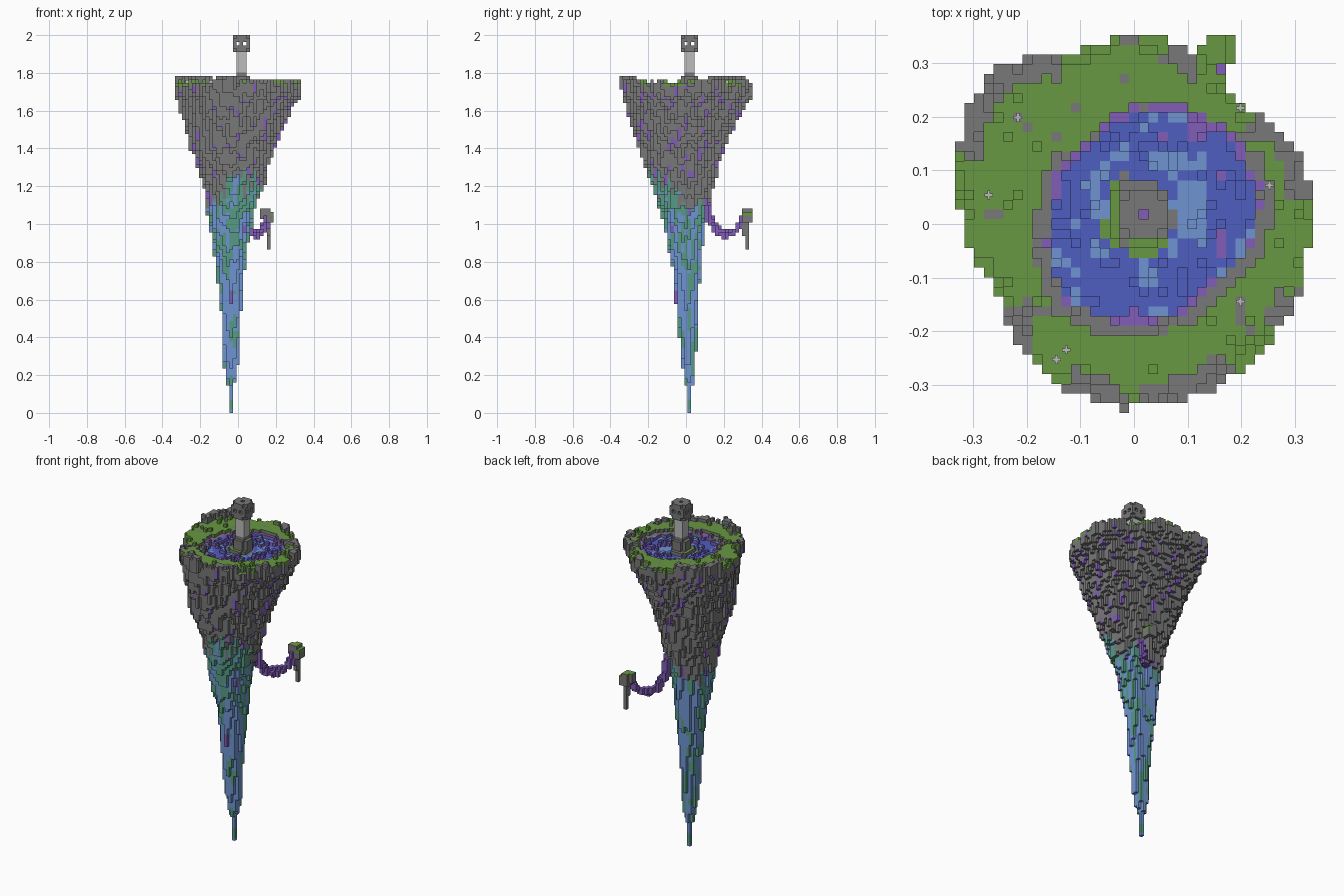
import bpy, bmesh, math, random
from mathutils import Vector, noise

random.seed(4)
if "Cube" in bpy.data.objects:
    bpy.data.objects.remove(bpy.data.objects["Cube"])

V = 2 / 111  # block size
GROUND = 96  # block layer of the meadow


# Materials
def material(name, rgb):
    linear = [((c / 255 + 0.055) / 1.055) ** 2.4 for c in rgb] + [1]
    m = bpy.data.materials.new(name)
    m.use_nodes = True
    m.diffuse_color = linear
    m.node_tree.nodes["Principled BSDF"].inputs["Base Color"].default_value = linear
    return m


MATS = [material(*a) for a in (
    ("rock grey", (120, 120, 120)), ("pale stone", (188, 188, 188)),
    ("grass green", (104, 152, 66)), ("deep blue", (79, 93, 192)),
    ("light blue", (112, 148, 210)), ("teal", (86, 154, 134)),
    ("purple", (130, 92, 184)))]
ROCK, PALE, GRASS, BLUE, SKY, TEAL, PURPLE = range(7)

cells = {}  # block position -> (part, top colour, side colour)


def block(i, j, k, part, top, side=None):
    cells[i, j, k] = (part, top, top if side is None else side)


def box(ri, rj, rk, part, top, side=None):
    for i in ri:
        for j in rj:
            for k in rk:
                block(i, j, k, part, top, side)


def lerp_table(table, t):
    for a, b in zip(table, table[1:]):
        if t <= b[0]:
            f = (t - a[0]) / (b[0] - a[0])
            return [p + (q - p) * f for p, q in zip(a[1:], b[1:])]
    return table[-1][1:]


# Outlines as evenly spaced radii, counter-clockwise from +x
RIM = [.325, .34, .295, .33, .35, .335, .39, .355,
       .32, .28, .305, .335, .34, .335, .335, .33]
POND = [.205, .215, .20, .165, .17, .205, .18, .17]


def outline(table, x, y):
    a = math.atan2(y, x) / math.tau * len(table) % len(table)
    n = int(a) % len(table)
    return table[n] + (table[(n + 1) % len(table)] - table[n]) * (a % 1)


# Height, radius, centre x, centre y of the hanging cone
CONE = [(0, .012, -.036, .018), (.13, .015, -.036, .018), (.25, .036, -.036, .014),
        (.5, .052, -.035, .006), (.75, .072, -.038, .008), (1, .108, -.04, -.012),
        (1.2, .155, -.022, -.015), (1.4, .215, -.03, -.028), (1.5, .25, -.015, -.02),
        (1.6, .285, -.012, -.008), (1.7, .322, 0, 0), (1.76, .333, 0, 0)]
SECTIONS = [lerp_table(CONE, (k + .5) * V) for k in range(GROUND + 1)]


def column_bottom(x, y, jitter):
    for k, (r, cx, cy) in enumerate(SECTIONS):
        dx, dy = x - cx, y - cy
        grow = min(1, r / .3) ** 2
        shape = 1 + (outline(RIM, dx, dy) / .328 - 1) * grow
        wobble = jitter * min(1, r / .2, (.345 - r) / .05)
        if math.hypot(dx, dy) < r * shape + wobble:
            return k
    return None


def cone_colour(p, limit):
    if p.z > limit:
        return ROCK
    n = noise.noise(Vector((p.x * 31, p.y * 31, p.z * 6)))
    bias = max(0, p.z - .92) * (2.2 if p.x > .01 or p.x < -.11 else .9)
    return TEAL if n + bias > .28 else SKY


# Rock outcrops along the rim: start angle, end angle, top layer
OUTCROPS = [(8, 42, 97), (68, 80, 97), (114, 158, 98), (214, 230, 96),
            (247, 268, 98), (271, 304, 97), (324, 336, 97)]


def surface(x, y, r):
    """Top layer, top colour and side colour of a column."""
    soft = noise.noise(Vector((x * 9, y * 9, 3)))
    fine = noise.noise(Vector((x * 22, y * 22, 7)))
    rim = outline(RIM, x, y)
    px, py = x - .02, y - .01
    shore = math.hypot(px, py) - outline(POND, px, py) - .008 * soft
    bump = random.random()
    islet = math.hypot(x - .01, y - .014) + .02 * fine
    if islet < .072:  # islet under the tower
        green = x < -.035 or (y < -.03 and x > -.01) or bump < .08
        return GROUND - 1 - (islet > .06), GRASS if green else ROCK, ROCK
    if shore < 0:
        east = abs(x - .11) < .03 and abs(y - .03) < .06
        top = SKY if fine > .24 or east else PURPLE if fine < -.4 else BLUE
        return GROUND - (2 if bump > .2 else 1), top, PURPLE
    if shore < (.016 if y > .14 else .034):
        violet = shore < (.016 if y > .06 else .008) and fine > -.25
        mat = PURPLE if violet else ROCK
        return GROUND - 1 + (bump < .15), mat, mat
    angle = math.degrees(math.atan2(y, x)) % 360
    for start, end, top in OUTCROPS:
        if start < angle < end and r > rim - .045 + .03 * fine:
            return top - (bump < .25), ROCK, ROCK
    if fine < -.5:
        return GROUND, ROCK, ROCK
    edge = r > rim - .02
    return GROUND + (bump < .05) - (edge and bump > .5), GRASS, GRASS if bump < .4 else ROCK


# Island: one vertical column of blocks per grid square
for i in range(-18, 19):
    for j in range(-19, 20):
        x, y = i * V, j * V
        r = math.hypot(x, y)
        low = column_bottom(x, y, random.uniform(-.014, .014))
        if low is None:
            continue
        high, top, side = surface(x, y, r)
        low = min(low, high - random.randint(1, 3))
        limit = 1.1 + .35 * x - .65 * y + .08 * noise.noise(Vector((x * 14, y * 14, 0)))
        limit += random.uniform(-.05, .05)
        tip = random.randint(1, 4) if random.random() < (.16 if x > .14 else .09) else 0
        fringe = random.randint(2, 7) if random.random() < .4 else 0
        for k in range(low, high):
            mat = cone_colour(Vector((x, y, k * V)), limit)
            if k < low + tip and k * V > .3:
                mat = PURPLE
            elif k < low + fringe and mat == SKY:
                mat = TEAL
            block(i, j, k, "island_cone", mat)
        part = {BLUE: "pond", SKY: "pond", GRASS: "meadow"}.get(top, "rim_rocks")
        block(i, j, high, part, top, side)

# Tower: pedestal, shaft and lantern head around block (1, 1)
box(range(-1, 4), range(0, 3), range(94, 99), "tower_pedestal", ROCK)
box(range(0, 3), range(-1, 4), range(94, 99), "tower_pedestal", ROCK)
box(range(0, 3), range(0, 3), range(99, 100), "tower_pedestal", ROCK)
box(range(0, 3), range(0, 3), range(100, 106), "tower_shaft", PALE)
for a in range(-2, 3):
    for b in range(-2, 3):
        for c in range(-2, 3):
            corner = abs(a) == abs(b) == abs(c) == 2
            window = c == 0 and (abs(a) == 1 or abs(b) == 1)
            skylight = a == b == 0 and c == 2
            if not (corner or window or skylight):
                core = a == b == 0 and c > -2
                block(1 + a, 1 + b, 108 + c, "lantern_head", PURPLE if core else ROCK)

# Vine bridging from the cone to the small floating rock
VINE = [(0, .03, .11, 1.13), (1, .04, .135, 1.02), (2, .06, .18, .95),
        (3, .09, .225, .935), (4, .125, .27, .96), (5, .15, .31, 1.03)]
for s in range(61):
    px, py, pz = lerp_table(VINE, s / 12)
    i, j, k = round(px / V), round(py / V), int(pz / V)
    for c in ((i, j, k), (i + 1, j, k), (i, j, k + 1), (i, j - 1, k)):
        if c not in cells:
            block(*c, "vine", PURPLE)

# Small floating rock with a grass cap and a hanging root
box(range(8, 11), range(17, 20), range(56, 59), "floating_rock", ROCK)
box(range(7, 8), range(17, 19), range(57, 59), "floating_rock", ROCK)
box(range(10, 11), range(17, 20), range(58, 59), "floating_rock_grass", GRASS)
box(range(8, 10), range(17, 20), range(59, 60), "floating_rock_grass", GRASS, ROCK)
box(range(7, 8), range(17, 19), range(59, 60), "floating_rock_grass", GRASS, ROCK)
box(range(9, 10), range(18, 19), range(48, 56), "hanging_root", ROCK)
box(range(9, 10), range(17, 19), range(52, 56), "hanging_root", ROCK)

# Turn the blocks into meshes, keeping only the outer faces
DIRS = [Vector(d) for d in ((1, 0, 0), (-1, 0, 0), (0, 1, 0), (0, -1, 0), (0, 0, 1), (0, 0, -1))]


def build(part):
    bm = bmesh.new()
    verts = {}

    def vert(co):
        key = tuple(round(c * 2) for c in co)
        if key not in verts:
            verts[key] = bm.verts.new(co * V)
        return verts[key]

    for pos, (name, top, side) in cells.items():
        if name != part:
            continue
        centre = Vector(pos) + Vector((0, 0, .5))
        for d in DIRS:
            if tuple(int(p + q) for p, q in zip(pos, d)) in cells:
                continue
            u = Vector((d.y, d.z, d.x))
            w = d.cross(u)
            ring = [centre + (d + u * a + w * b) / 2
                    for a, b in ((-1, -1), (1, -1), (1, 1), (-1, 1))]
            face = bm.faces.new([vert(c) for c in ring])
            face.material_index = top if d.z > 0 else side
    finish(bm, part)


def finish(bm, name):
    mesh = bpy.data.meshes.new(name)
    bm.to_mesh(mesh)
    bm.free()
    for m in MATS:
        mesh.materials.append(m)
    bpy.context.collection.objects.link(bpy.data.objects.new(name, mesh))


for part in sorted({c[0] for c in cells.values()}):
    build(part)

# Pale flowers: crossed thin panels on the meadow
bm = bmesh.new()
for x, y in ((-12, 11), (11, 12), (14, 4), (11, -8), (-15, 3), (-8, -14), (-7, -13)):
    z = max((k for i, j, k in cells if (i, j) == (x, y)), default=GROUND) + 1
    for size in ((.9, .3, .8), (.3, .9, .8)):
        made = bmesh.ops.create_cube(bm, size=V)["verts"]
        bmesh.ops.scale(bm, verts=made, vec=size)
        bmesh.ops.translate(bm, verts=made, vec=Vector((x, y, z + .4)) * V)
for f in bm.faces:
    f.material_index = PALE
finish(bm, "flowers")
